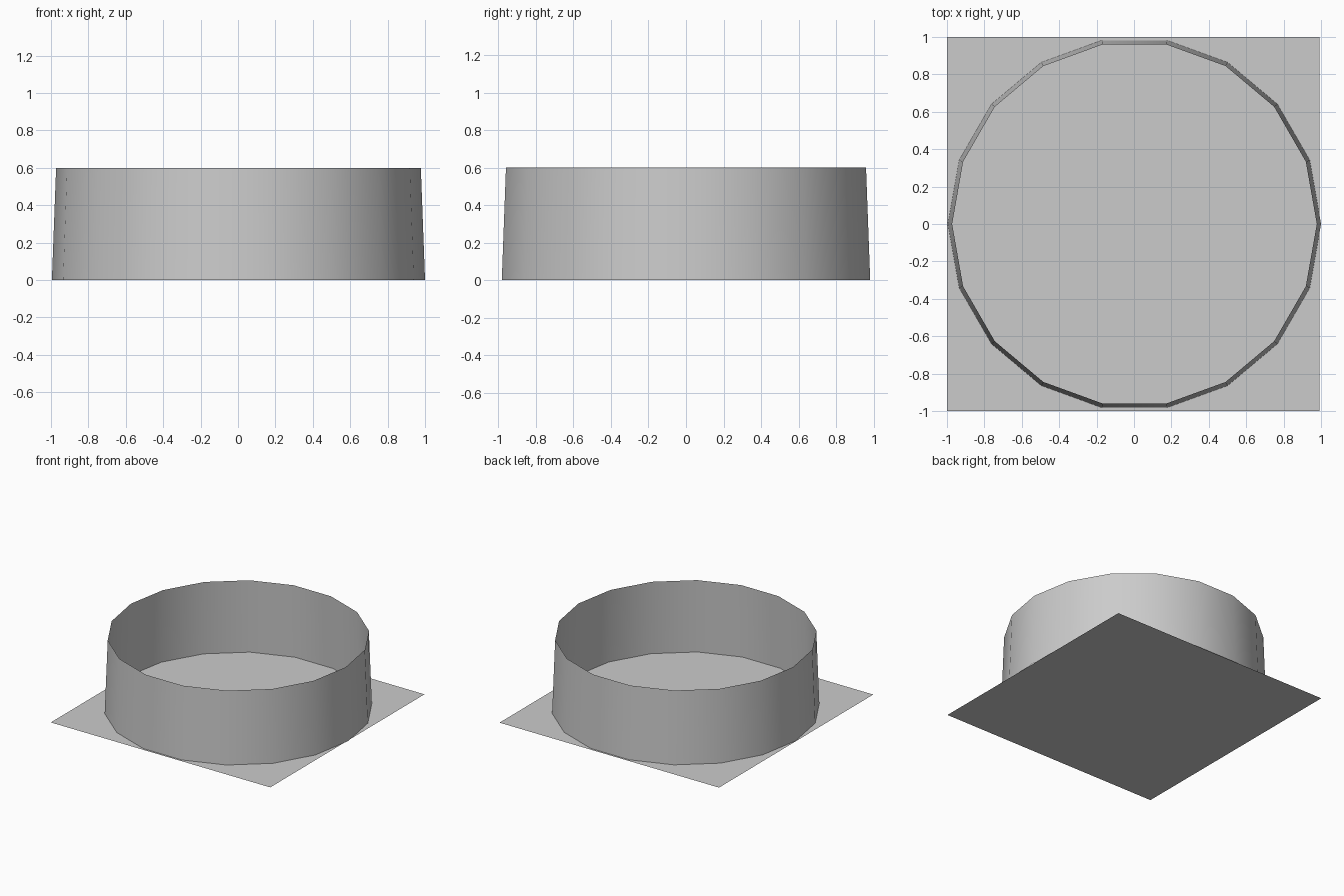
import bpy, bmesh, math

if "Cube" in bpy.data.objects:
    bpy.data.objects.remove(bpy.data.objects["Cube"])

SIDES = 18


def add_object(name, bm):
    mesh = bpy.data.meshes.new(name)
    bm.to_mesh(mesh)
    bm.free()
    obj = bpy.data.objects.new(name, mesh)
    bpy.context.collection.objects.link(obj)
    return obj


# Flat square base sheet
bm = bmesh.new()
bmesh.ops.create_grid(bm, x_segments=1, y_segments=1, size=1.0)
for v in bm.verts:
    v.co.x = v.co.x * 0.9965 - 0.0035
add_object("base_sheet", bm)

# Open, slightly tapered ring wall with smooth shading
bm = bmesh.new()
loops = []
for radius, z in ((0.9975, 0.0), (0.975, 0.6)):
    angles = [2 * math.pi * i / SIDES for i in range(SIDES)]
    loops.append([bm.verts.new((radius * math.cos(a) + 0.0025,
                                radius * math.sin(a), z)) for a in angles])
low, high = loops
for i in range(SIDES):
    j = (i + 1) % SIDES
    bm.faces.new((low[i], low[j], high[j], high[i])).smooth = True
add_object("ring_wall", bm)
